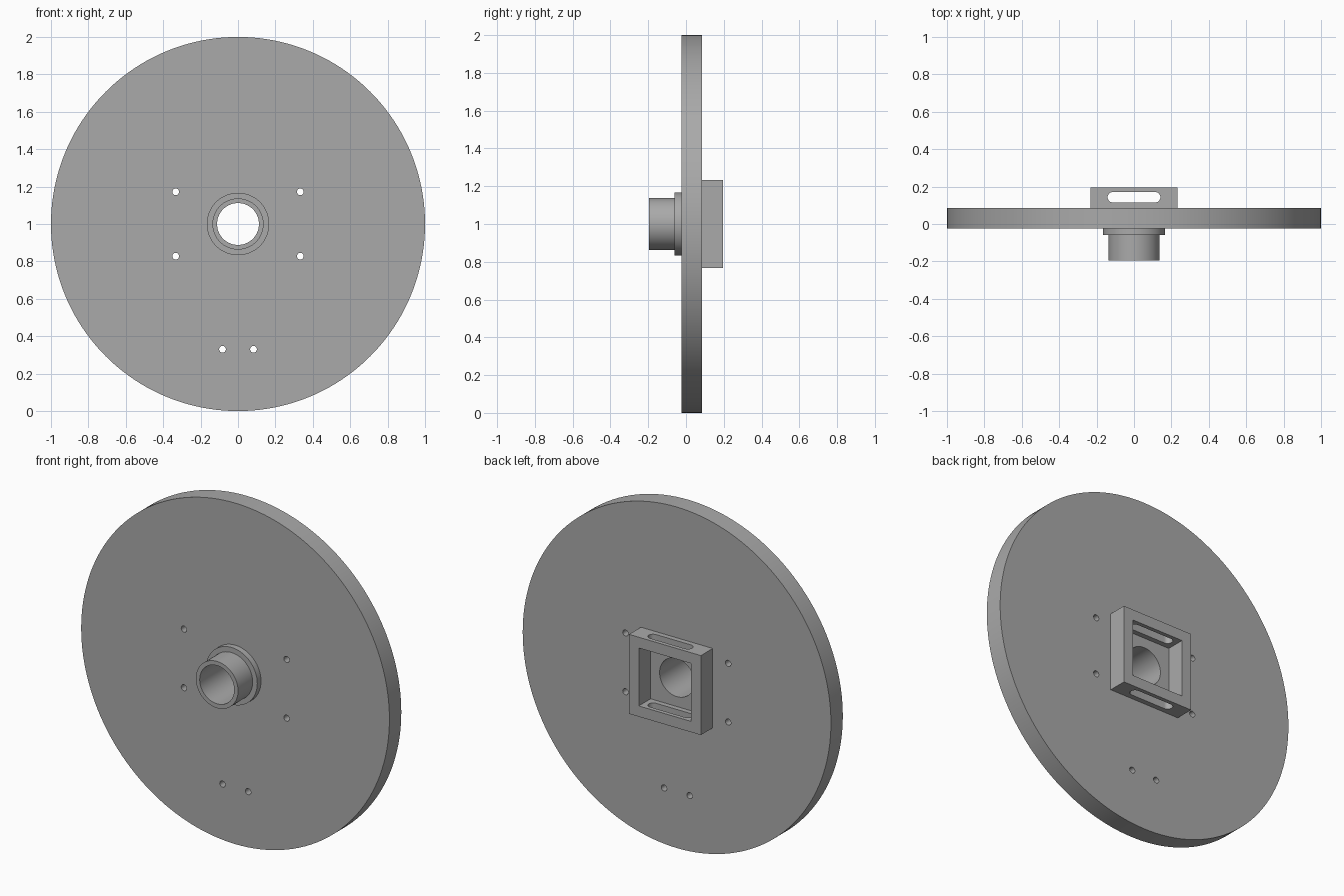
import bpy, math
from mathutils import Matrix

cube = bpy.data.objects.get("Cube")
if cube:
    bpy.data.objects.remove(cube, do_unlink=True)

grey = bpy.data.materials.new("plain grey")
grey.use_nodes = True
colour = (0.4, 0.4, 0.4, 1)
grey.diffuse_color = colour
grey.node_tree.nodes["Principled BSDF"].inputs["Base Color"].default_value = colour

CENTRE = 1.0           # height of the disc axis
BACK, FRONT = 0.085, -0.025
BORE = 0.112


def cylinder(name, radius, y0, y1, x=0, z=CENTRE, sides=64):
    """Cylinder lying along y."""
    bpy.ops.mesh.primitive_cylinder_add(
        vertices=sides, radius=radius, depth=y1 - y0,
        location=(x, (y0 + y1) / 2, z), rotation=(math.pi / 2, 0, 0))
    ob = bpy.context.object
    ob.name = name
    ob.data.materials.append(grey)
    return ob


def box(name, size, location):
    bpy.ops.mesh.primitive_cube_add(size=1, location=location)
    ob = bpy.context.object
    ob.name = name
    ob.data.transform(Matrix.Diagonal((*size, 1)))
    ob.data.materials.append(grey)
    return ob


def cut(target, cutter):
    mod = target.modifiers.new("cut", 'BOOLEAN')
    mod.operation = 'DIFFERENCE'
    mod.solver = 'EXACT'
    mod.object = cutter
    bpy.context.view_layer.objects.active = target
    bpy.ops.object.modifier_apply(modifier=mod.name)
    bpy.data.objects.remove(cutter, do_unlink=True)


def smooth(ob):
    bpy.ops.object.select_all(action='DESELECT')
    ob.select_set(True)
    bpy.context.view_layer.objects.active = ob
    bpy.ops.object.shade_smooth_by_angle(angle=math.radians(30))


# Disc with its bore and mounting holes
disc = cylinder("disc", 1.0, FRONT, BACK, sides=160)
cut(disc, cylinder("bore_cutter", BORE, -0.3, 0.3))
for side in (-1, 1):
    for x, z in ((0.333, 1.172), (0.333, 0.828), (0.083, 0.33)):
        cut(disc, cylinder("hole_cutter", 0.018, -0.3, 0.3, side * x, z, 24))
smooth(disc)

# Hub collar and tube on the front
for name, radius, y0, y1 in (("hub_collar", 0.167, -0.06, FRONT),
                             ("hub_tube", 0.137, -0.195, -0.06)):
    part = cylinder(name, radius, y0, y1)
    cut(part, cylinder("bore_cutter", BORE, -0.3, 0.3))
    smooth(part)

# Square frame on the back, open in the middle
frame = box("back_frame", (0.466, 0.11, 0.466), (0, BACK + 0.055, CENTRE))
cut(frame, box("opening_cutter", (0.34, 0.4, 0.34), (0, BACK + 0.055, CENTRE)))

# Rounded slot through the top and bottom bars
SLOT_R, SLOT_X, SLOT_Y = 0.028, 0.113, 0.143
bpy.ops.mesh.primitive_cylinder_add(vertices=32, radius=SLOT_R, depth=0.8,
                                    location=(0, SLOT_Y, CENTRE))
slot = bpy.context.object
slot.data.materials.append(grey)
bar = box("slot_bar", (2 * SLOT_X, 2 * SLOT_R, 0.8), (0, SLOT_Y, CENTRE))
cut(frame, bar)
for x in (-SLOT_X, SLOT_X):
    end = slot.copy()
    end.data = slot.data.copy()
    bpy.context.collection.objects.link(end)
    end.location.x = x
    bpy.context.view_layer.update()
    cut(frame, end)
bpy.data.objects.remove(slot, do_unlink=True)
smooth(frame)
